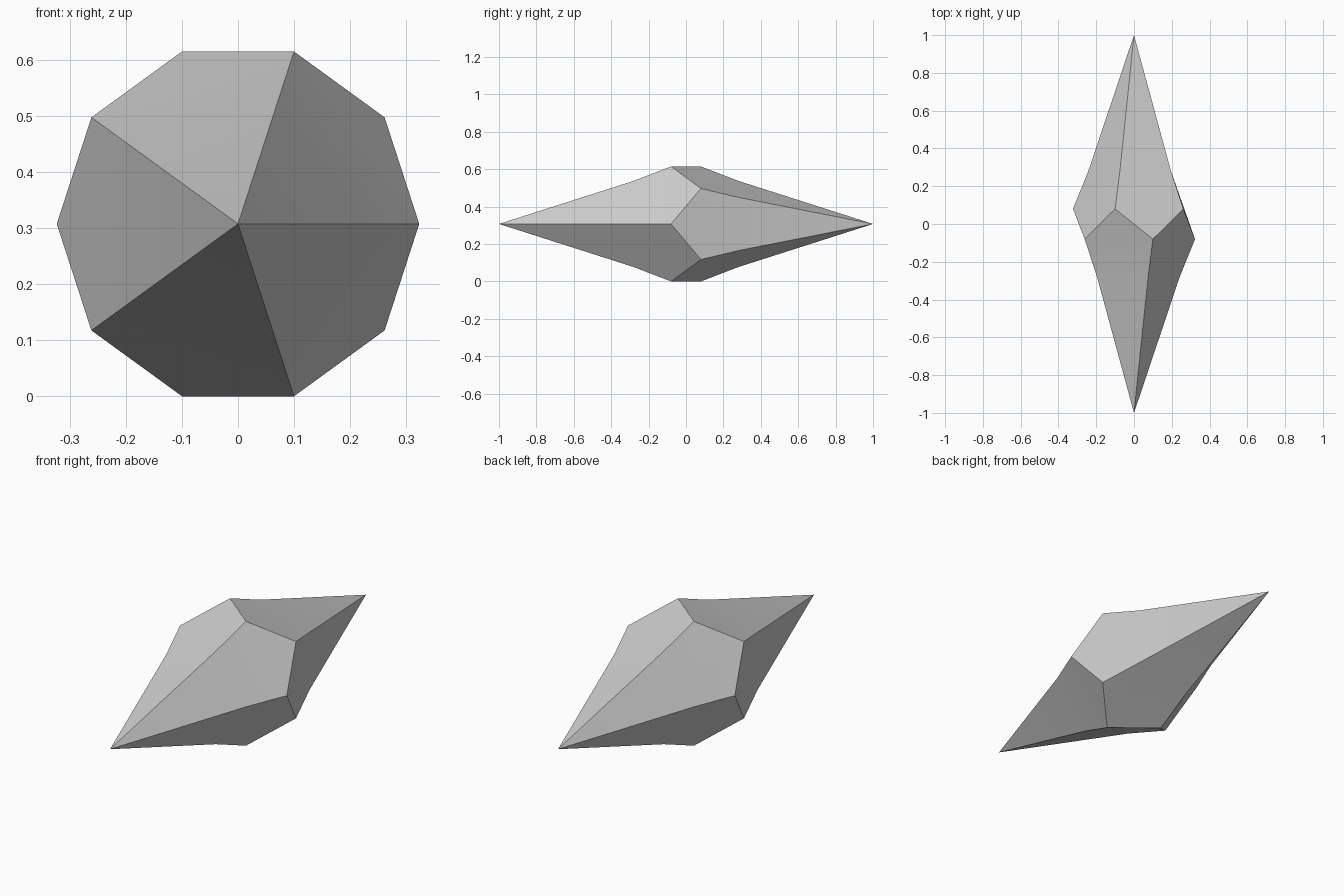
import bpy, bmesh, math

if "Cube" in bpy.data.objects:
    bpy.data.objects.remove(bpy.data.objects["Cube"])

R, H = 0.323, 0.08            # zigzag belt radius and half height
RING_R, RING_Y = 0.242, 0.28  # slight inward bend of each point
CZ = R * math.sin(math.radians(72))

bm = bmesh.new()


def vert(k, r, y):
    a = math.radians(36 * k)
    return bm.verts.new((r * math.cos(a), y, CZ + r * math.sin(a)))


# zigzag belt: even corners lean to the front, odd to the back
belt = [vert(k, R, -H if k % 2 == 0 else H) for k in range(10)]

# five kite faces on each end, bent slightly along their length
for start, side in ((0, -1), (1, 1)):
    apex = bm.verts.new((0, side, CZ))
    ring = [vert(start + 2 * i, RING_R, side * RING_Y) for i in range(5)]
    for i in range(5):
        k = start + 2 * i
        a, b = ring[i], ring[(i + 1) % 5]
        bm.faces.new((apex, a, b))
        bm.faces.new((a, belt[k], belt[(k + 1) % 10], belt[(k + 2) % 10], b))

bmesh.ops.recalc_face_normals(bm, faces=bm.faces)
mesh = bpy.data.meshes.new("crystal")
bm.to_mesh(mesh)
bm.free()
crystal = bpy.data.objects.new("crystal", mesh)
bpy.context.collection.objects.link(crystal)

# smooth across the gentle bend, sharp between kites
bpy.context.view_layer.objects.active = crystal
crystal.select_set(True)
bpy.ops.object.shade_smooth_by_angle(angle=math.radians(20))
